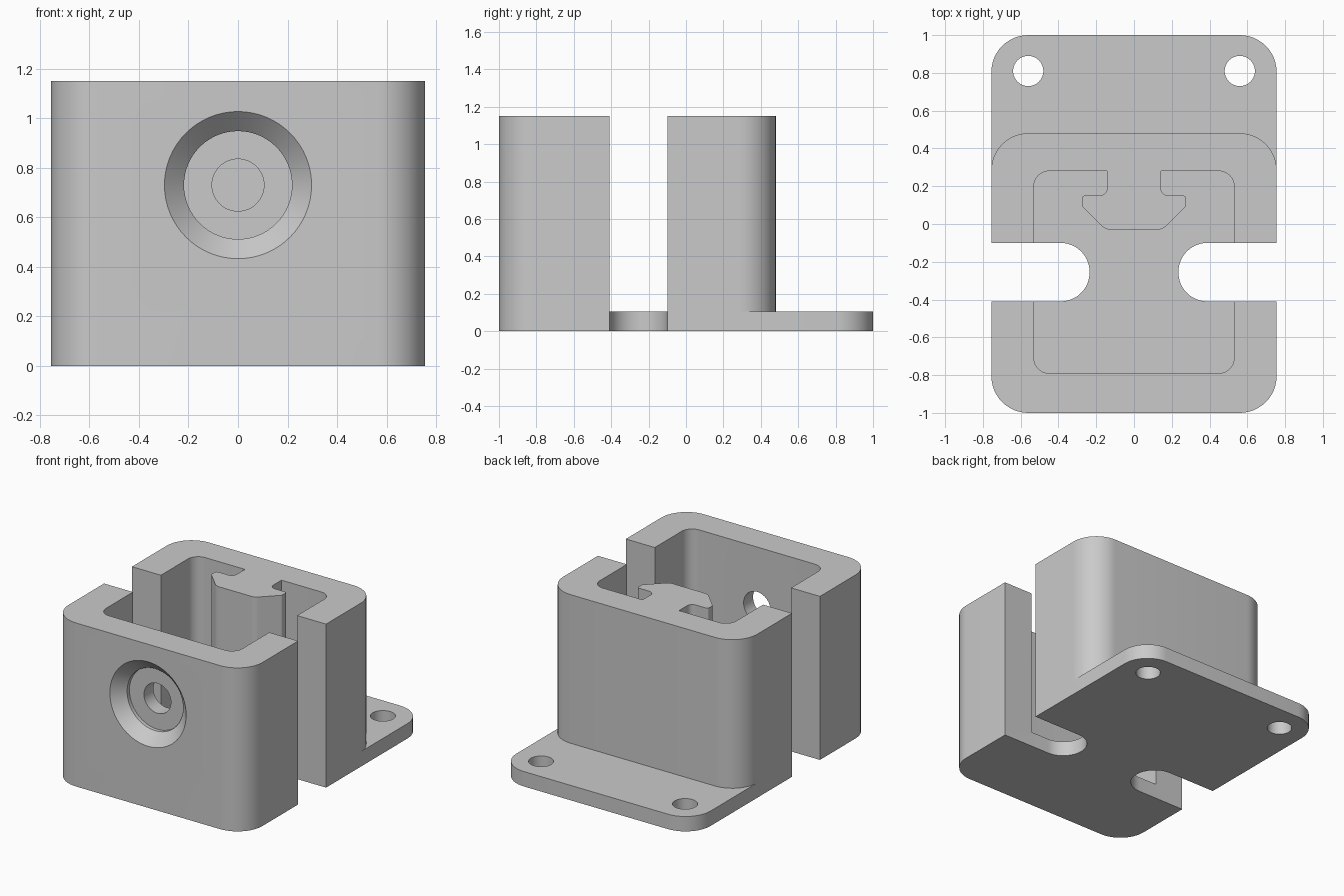
import bpy, bmesh, math
from mathutils import Vector

if "Cube" in bpy.data.objects:
    bpy.data.objects.remove(bpy.data.objects["Cube"])

HEIGHT, FLOOR = 1.15, 0.105
HALF, CORNER = 0.755, 0.195
GREY = (0.59, 0.59, 0.59, 1)

grey = bpy.data.materials.new("plain grey")
grey.use_nodes = True
grey.diffuse_color = GREY
grey.node_tree.nodes["Principled BSDF"].inputs["Base Color"].default_value = GREY


def fillet(corners, steps=12):
    """Round each (x, y, radius) corner of a closed outline."""
    out = []
    for i, (x, y, r) in enumerate(corners):
        p = Vector((x, y))
        if r == 0:
            out.append(p)
            continue
        u = (Vector(corners[i - 1][:2]) - p).normalized()
        v = (Vector(corners[(i + 1) % len(corners)][:2]) - p).normalized()
        half = u.angle(v) / 2
        centre = p + (u + v).normalized() * r / math.sin(half)
        a = (p + u * r / math.tan(half) - centre).normalized()
        b = (p + v * r / math.tan(half) - centre).normalized()
        out += [centre + a.slerp(b, k / steps) * r for k in range(steps + 1)]
    return out


def mirrored(half):
    return half + [(-x, y, r) for x, y, r in reversed(half)]


def circle(x, y, r, n=48):
    return [Vector((x + r * math.cos(math.tau * k / n), y + r * math.sin(math.tau * k / n)))
            for k in range(n)]


def finish(name, bm):
    bmesh.ops.recalc_face_normals(bm, faces=bm.faces)
    mesh = bpy.data.meshes.new(name)
    bm.to_mesh(mesh)
    bm.free()
    mesh.materials.append(grey)
    obj = bpy.data.objects.new(name, mesh)
    bpy.context.collection.objects.link(obj)
    return obj


def loft(name, rings):
    """Skin a list of equal rings and cap both ends."""
    bm = bmesh.new()
    loops = [[bm.verts.new(p) for p in ring] for ring in rings]
    for a, b in zip(loops, loops[1:]):
        for i in range(len(a)):
            bm.faces.new((a[i - 1], a[i], b[i], b[i - 1]))
    bm.faces.new(loops[0])
    bm.faces.new(loops[-1])
    return finish(name, bm)


def prism(name, outline, z0, z1):
    return loft(name, [[(p.x, p.y, z) for p in outline] for z in (z0, z1)])


# Full block with rounded corners
housing = prism("mounting_housing",
                fillet(mirrored([(HALF, 1, CORNER), (HALF, -1, CORNER)])), 0, HEIGHT)

cutters = []

# Clear the space above the rear flange, leaving rounded rear corners
rear = [(1, 1.2, 0), (1, 0.285, 0), (HALF, 0.285, 0), (HALF, 0.48, CORNER - 0.001)]
cutters.append(prism("rear_cutter", fillet(mirrored(rear)), FLOOR, HEIGHT + 0.1))

# Inner cavity, shaped around the T-shaped tongue
cavity = [(0.15, -0.03, 0.06), (0.275, 0.095, 0.01), (0.275, 0.15, 0.015),
          (0.142, 0.15, 0.04), (0.142, 0.28, 0), (0.53, 0.28, 0.08), (0.53, -0.79, 0.08)]
cutters.append(prism("cavity_cutter", fillet(mirrored(cavity)), FLOOR, HEIGHT + 0.1))

for side in (-1, 1):
    # Round-ended side slots through walls and floor
    slot = [(side, -0.1, 0), (side * 0.235, -0.1, 0.154),
            (side * 0.235, -0.41, 0.154), (side, -0.41, 0)]
    cutters.append(prism("slot_cutter", fillet(slot), -0.1, HEIGHT + 0.1))
    # Flange screw holes
    cutters.append(prism("screw_cutter", circle(side * 0.56, 0.81, 0.08), -0.1, FLOOR + 0.1))

# Countersunk hole in the front wall
steps = [(-1.05, 0.347), (-0.921, 0.218), (-0.895, 0.218), (-0.895, 0.105), (-0.7, 0.105)]
cutters.append(loft("countersink_cutter",
                    [[(p.x, y, p.y) for p in circle(0, 0.73, r, 64)] for y, r in steps]))

bpy.context.view_layer.objects.active = housing
for cutter in cutters:
    cutter.hide_render = True
    cut = housing.modifiers.new("cut", "BOOLEAN")
    cut.operation = "DIFFERENCE"
    cut.solver = "EXACT"
    cut.object = cutter
    bpy.ops.object.modifier_apply(modifier=cut.name)
    bpy.data.objects.remove(cutter)

bpy.ops.object.select_all(action="DESELECT")
housing.select_set(True)
bpy.ops.object.shade_smooth_by_angle(angle=math.radians(30))
